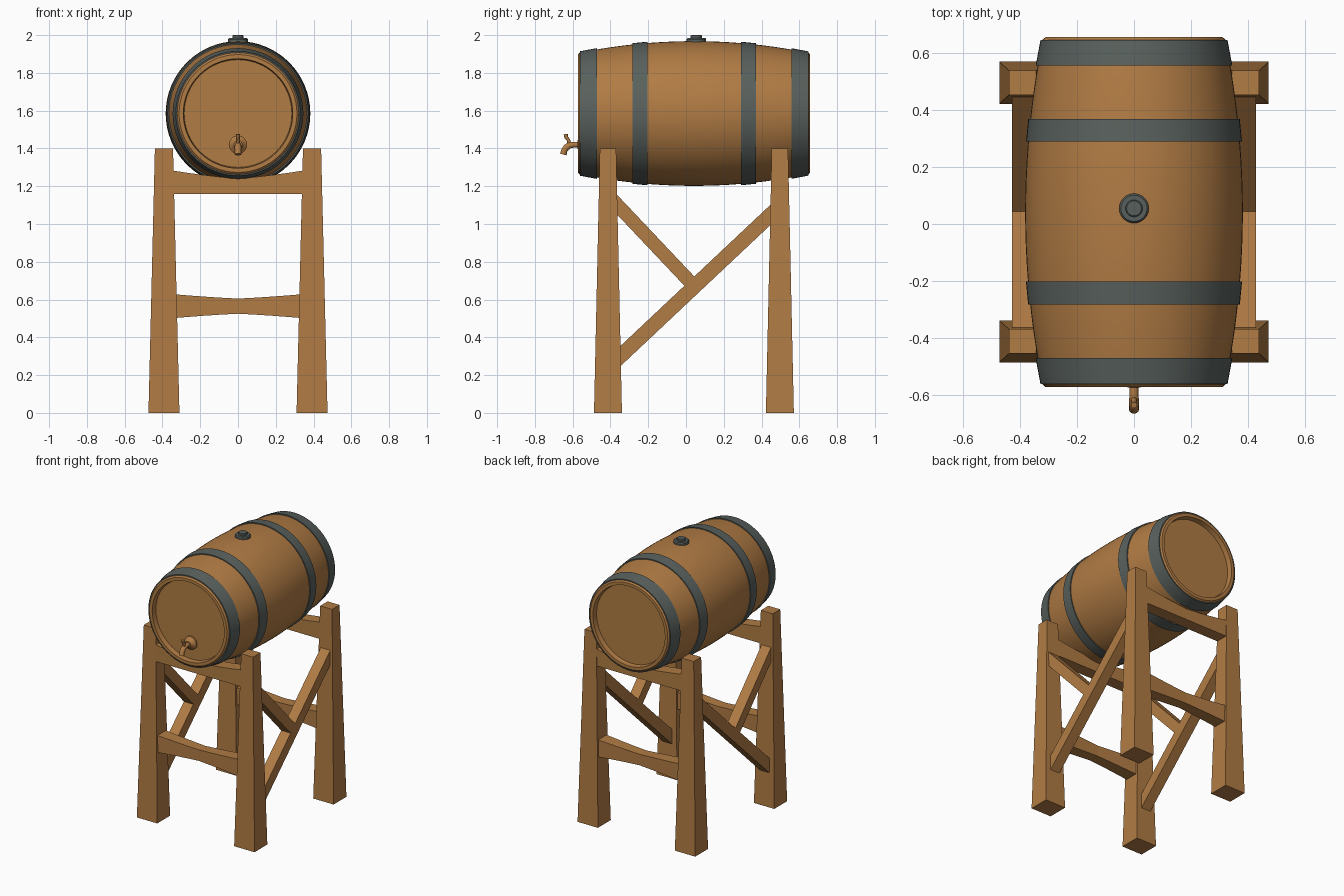
import bpy, bmesh, math
from mathutils import Vector, Matrix

if "Cube" in bpy.data.objects:
    bpy.data.objects.remove(bpy.data.objects["Cube"])


def material(name, rgb):
    m = bpy.data.materials.new(name)
    m.diffuse_color = (*rgb, 1)
    m.use_nodes = True
    m.node_tree.nodes["Principled BSDF"].inputs["Base Color"].default_value = m.diffuse_color
    return m


WOOD = material("oak wood", (0.44, 0.20, 0.058))
IRON = material("dull iron", (0.098, 0.118, 0.108))
CY, CZ, HALF = 0.042, 1.585, 0.615      # barrel centre and half length


def finish(name, bm, mat, smooth=False):
    bmesh.ops.recalc_face_normals(bm, faces=bm.faces)
    me = bpy.data.meshes.new(name)
    bm.to_mesh(me)
    bm.free()
    me.materials.append(mat)
    ob = bpy.data.objects.new(name, me)
    bpy.context.collection.objects.link(ob)
    if smooth:
        bpy.ops.object.select_all(action='DESELECT')
        ob.select_set(True)
        bpy.context.view_layer.objects.active = ob
        bpy.ops.object.shade_smooth_by_angle(angle=math.radians(35))
    return ob


def loft(name, rings, mat, closed=False, smooth=False):
    """Skin equal-length rings of points; cap the ends unless closed."""
    bm = bmesh.new()
    vs = [[bm.verts.new(p) for p in r] for r in rings]
    n = len(vs[0])
    for a, b in zip(vs, vs[1:] + ([vs[0]] if closed else [])):
        for i in range(n):
            j = (i + 1) % n
            bm.faces.new((a[i], a[j], b[j], b[i]))
    if not closed:
        bm.faces.new(vs[0])
        bm.faces.new(vs[-1])
    return finish(name, bm, mat, smooth)


def circle(center, axis, r, n):
    q = Vector(axis).to_track_quat('Z', 'Y')
    return [Vector(center) + q @ Vector((r * math.cos(2 * math.pi * i / n),
            r * math.sin(2 * math.pi * i / n), 0)) for i in range(n)]


def lathe_y(name, profile, mat, closed=False):
    """profile: (offset along barrel axis, radius)"""
    return loft(name, [circle((0, CY + t, CZ), (0, 1, 0), r, 64) for t, r in profile],
                mat, closed, True)


def tube(name, pts, n, mat):
    """pts: (y, z, radius) path in the x = 0 plane"""
    rings = []
    for i, (y, z, r) in enumerate(pts):
        a, b = pts[max(i - 1, 0)], pts[min(i + 1, len(pts) - 1)]
        d = math.atan2(b[1] - a[1], b[0] - a[0])
        side = Vector((0, -math.sin(d), math.cos(d)))
        rings.append([Vector((r * math.cos(2 * math.pi * k / n), y, z))
                      + side * (r * math.sin(2 * math.pi * k / n)) for k in range(n)])
    return loft(name, rings, mat, smooth=True)


def bulge(t):
    return 0.383 - 0.063 * (t / HALF) ** 2


# barrel body with recessed heads at both ends
body = [(-HALF + 0.035, 0.285), (-HALF, 0.290), (-HALF, 0.312)]
body += [(t, bulge(t)) for t in [(-0.985 + 1.97 * i / 20) * HALF for i in range(21)]]
body += [(HALF, 0.312), (HALF, 0.290), (HALF - 0.035, 0.285)]
lathe_y("barrel_body", body, WOOD)

# four iron hoops
for i, (y0, y1) in enumerate([(-0.562, -0.472), (-0.283, -0.203),
                              (0.290, 0.370), (0.558, 0.648)]):
    a, b = y0 - CY, y1 - CY
    lathe_y(f"hoop_{i + 1}", [(a, bulge(a) - 0.01), (a, bulge(a) + 0.007),
                              (b, bulge(b) + 0.007), (b, bulge(b) - 0.01)], IRON, True)

# bung on top
loft("bung", [circle((0, 0.055, z), (0, 0, 1), r, 24) for z, r in
              [(1.95, 0.052), (1.978, 0.052), (1.985, 0.046), (1.985, 0.03),
               (1.997, 0.03), (2.0, 0.026)]], IRON, smooth=True)

# tap: flange, spout, handle
loft("tap_flange", [circle((0, y, 1.42), (0, 1, 0), r, 24) for y, r in
                    [(-0.53, 0.048), (-0.548, 0.048), (-0.556, 0.036), (-0.575, 0.022)]],
     WOOD, smooth=True)
tube("tap_spout", [(-0.55, 1.42, 0.015), (-0.59, 1.42, 0.015), (-0.615, 1.417, 0.017),
                   (-0.633, 1.406, 0.018), (-0.644, 1.39, 0.017), (-0.65, 1.368, 0.018)],
     14, WOOD)
tube("tap_handle", [(-0.617, 1.415, 0.011), (-0.622, 1.445, 0.009),
                    (-0.634, 1.458, 0.010), (-0.637, 1.476, 0.011)], 12, WOOD)


# tapered square legs
def rect(cx, cy, z, hx, hy):
    return [(cx + sx * hx, cy + sy * hy, z) for sx, sy in ((-1, -1), (1, -1), (1, 1), (-1, 1))]


for fy, yc in (("front", -0.413), ("back", 0.497)):
    for side, s in (("left", -1), ("right", 1)):
        loft(f"{fy}_{side}_leg", [rect(s * 0.392, yc, 0, 0.082, 0.074),
                                  rect(s * 0.392, yc, 1.4, 0.048, 0.043)], WOOD)

    # cross beams: upper one is a cradle, lower one is waisted
    for name, lo, hi, dlo, dhi, d, dd in (
            ("cradle_beam", 1.16, 1.285, 0.0, 0.045, 0.045, 0.0),
            ("lower_beam", 0.50, 0.63, 0.025, 0.025, 0.05, 0.012)):
        rings = []
        for i in range(9):
            x = -0.36 + 0.09 * i
            k = 1 - abs(x) / 0.36
            k = k * (1.3 - 0.3 * k)
            z0, z1, h = lo + dlo * k, hi - dhi * k, d - dd * k
            rings.append([(x, yc - h, z0), (x, yc + h, z0), (x, yc + h, z1), (x, yc - h, z1)])
        loft(f"{fy}_{name}", rings, WOOD)


# diagonal side braces
def brace(name, x, p, q, h):
    a, b = Vector((x, *p)), Vector((x, *q))
    d = (b - a).normalized()
    u, v = Vector((0.038, 0, 0)), Vector((0, -d.z, d.y)) * h
    loft(name, [[c + u + v, c - u + v, c - u - v, c + u - v] for c in (a, b)], WOOD)


for side, s in (("left", -1), ("right", 1)):
    brace(f"{side}_long_brace", s * 0.392, (-0.385, 0.265), (0.50, 1.098), 0.039)
    brace(f"{side}_short_brace", s * 0.392, (-0.41, 1.15), (0.025, 0.69), 0.036)
